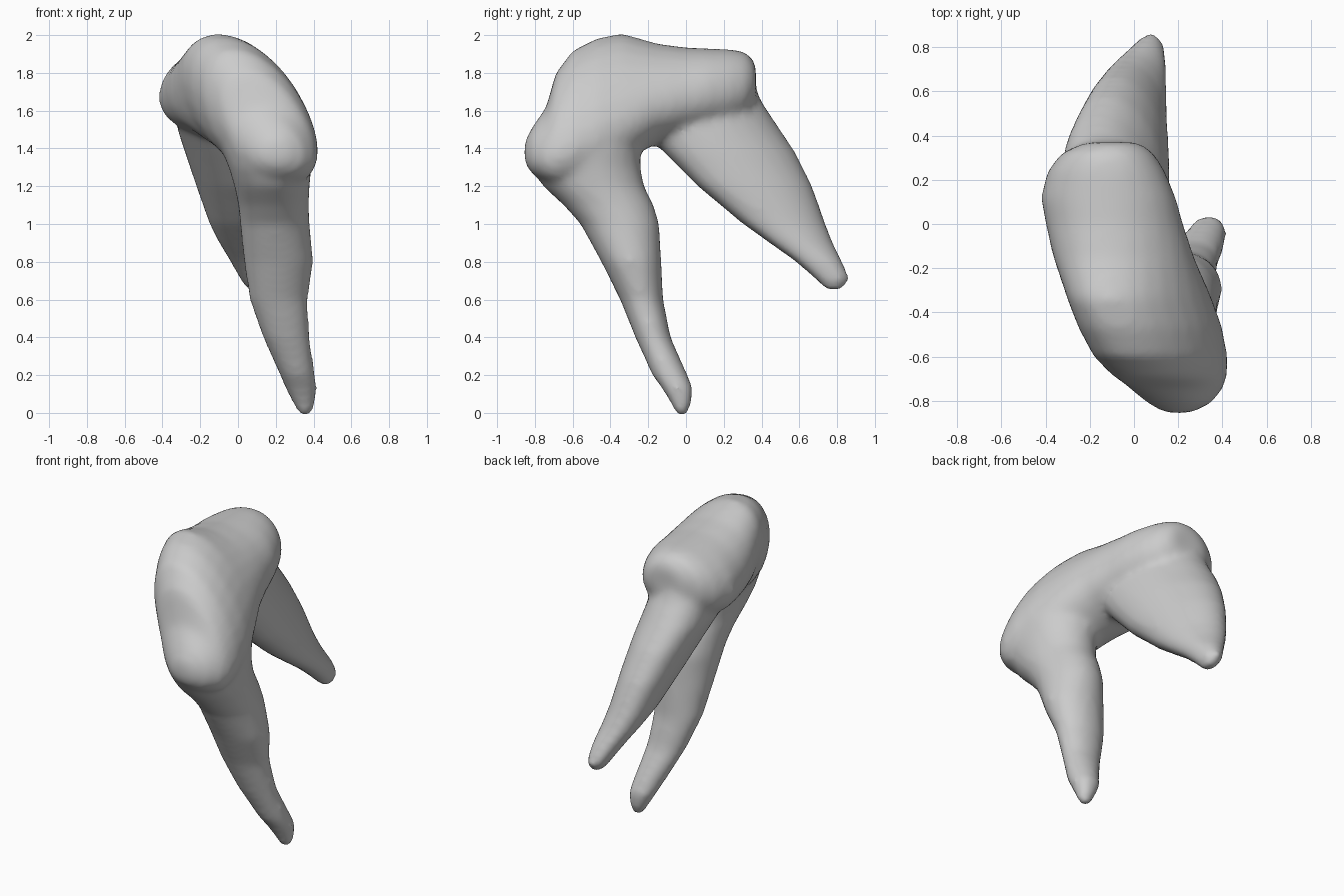
import bpy
import bmesh
from math import cos, sin, pi, copysign
from mathutils import Vector

cube = bpy.data.objects.get("Cube")
if cube:
    bpy.data.objects.remove(cube, do_unlink=True)

SIDES = 24

enamel = bpy.data.materials.new("pale_grey")
enamel.use_nodes = True
colour = (0.6, 0.6, 0.6, 1)
enamel.diffuse_color = colour
enamel.node_tree.nodes["Principled BSDF"].inputs["Base Color"].default_value = colour


def rounded(value, power):
    """Signed power, for slightly squared ovals."""
    return copysign(abs(value) ** power, value)


def loft(bm, sections, place, power, taper=0):
    """Skin ovals given as (position, u min, u max, v min, v max, lean)."""
    rings = []
    for pos, u0, u1, v0, v1, lean in sections:
        cu, cv, rv = (u0 + u1) / 2, (v0 + v1) / 2, (v1 - v0) / 2
        slide = lean * rv
        ru = max(((u1 - u0) / 2) ** 2 - slide ** 2, 0.0004) ** 0.5
        ring = []
        for i in range(SIDES):
            a = 2 * pi * i / SIDES
            c, s = rounded(cos(a), power), rounded(sin(a), power)
            u = cu + ru * c * (1 - taper * s) + slide * s
            ring.append(bm.verts.new(place(pos, u, cv + rv * s)))
        rings.append(ring)
    for low, high in zip(rings, rings[1:]):
        for i in range(SIDES):
            j = (i + 1) % SIDES
            bm.faces.new((low[i], low[j], high[j], high[i]))
    bm.faces.new(rings[0][::-1])
    bm.faces.new(rings[-1])


def across(pos, u, v):
    return Vector((u, pos, v))


def upright(pos, u, v):
    return Vector((u, v, pos))


# Crown: ovals in x and z, from front to back, leaning most at the front
crown = [
    (-0.855, 0.14, 0.26, 1.32, 1.44, 0),
    (-0.81, 0.06, 0.35, 1.26, 1.52, -0.1),
    (-0.74, -0.03, 0.4, 1.22, 1.62, -0.25),
    (-0.69, -0.1, 0.41, 1.21, 1.8, -0.35),
    (-0.6, -0.19, 0.41, 1.22, 1.92, -0.36),
    (-0.47, -0.26, 0.385, 1.26, 1.985, -0.36),
    (-0.34, -0.31, 0.34, 1.32, 2.01, -0.36),
    (-0.15, -0.37, 0.265, 1.43, 1.955, -0.2),
    (0.0, -0.4, 0.22, 1.46, 1.935, -0.05),
    (0.12, -0.42, 0.19, 1.48, 1.93, 0.05),
    (0.24, -0.39, 0.14, 1.51, 1.925, 0.05),
    (0.32, -0.33, 0.09, 1.56, 1.91, 0),
    (0.37, -0.22, 0.02, 1.66, 1.85, 0),
]

# Front root: ovals in x and y, from tip to crown
front_root = [
    (-0.02, 0.33, 0.39, -0.05, 0.01, 0),
    (0.05, 0.29, 0.41, -0.08, 0.03, 0),
    (0.13, 0.25, 0.42, -0.13, 0.04, 0),
    (0.2, 0.22, 0.41, -0.18, 0.01, 0),
    (0.4, 0.13, 0.38, -0.27, -0.08, 0),
    (0.6, 0.06, 0.37, -0.35, -0.12, 0),
    (0.8, 0.03, 0.4, -0.45, -0.13, 0),
    (1.0, 0.01, 0.38, -0.56, -0.14, 0),
    (1.1, 0, 0.375, -0.65, -0.17, 0),
    (1.2, -0.02, 0.38, -0.76, -0.22, 0),
    (1.3, -0.05, 0.39, -0.82, -0.24, 0),
    (1.4, -0.09, 0.4, -0.82, -0.24, 0),
    (1.5, -0.14, 0.38, -0.74, -0.22, 0),
]

# Back root: ovals in x and y, from tip to crown
back_root = [
    (0.65, 0.05, 0.12, 0.74, 0.83, 0),
    (0.71, 0.01, 0.14, 0.68, 0.87, 0),
    (0.8, -0.04, 0.15, 0.58, 0.83, -0.1),
    (0.9, -0.1, 0.15, 0.44, 0.78, -0.2),
    (1.0, -0.15, 0.15, 0.3, 0.74, -0.2),
    (1.2, -0.22, 0.16, 0.06, 0.67, -0.2),
    (1.38, -0.28, 0.16, -0.12, 0.58, -0.2),
    (1.5, -0.32, 0.155, -0.23, 0.5, -0.2),
    (1.65, -0.34, 0.12, -0.28, 0.4, -0.15),
    (1.75, -0.32, 0.08, -0.25, 0.36, -0.1),
]

bm = bmesh.new()
loft(bm, crown, across, power=0.95, taper=0.1)
loft(bm, front_root, upright, power=1)
loft(bm, back_root, upright, power=0.95)
bmesh.ops.recalc_face_normals(bm, faces=bm.faces)
mesh = bpy.data.meshes.new("tooth")
bm.to_mesh(mesh)
bm.free()
mesh.materials.append(enamel)
tooth = bpy.data.objects.new("tooth", mesh)
bpy.context.collection.objects.link(tooth)

# Fuse crown and roots into one soft surface
fuse = tooth.modifiers.new("fuse", "REMESH")
fuse.mode = "VOXEL"
fuse.voxel_size = 0.022
fuse.use_smooth_shade = True
soften = tooth.modifiers.new("soften", "SMOOTH")
soften.factor = 0.5
soften.iterations = 12
